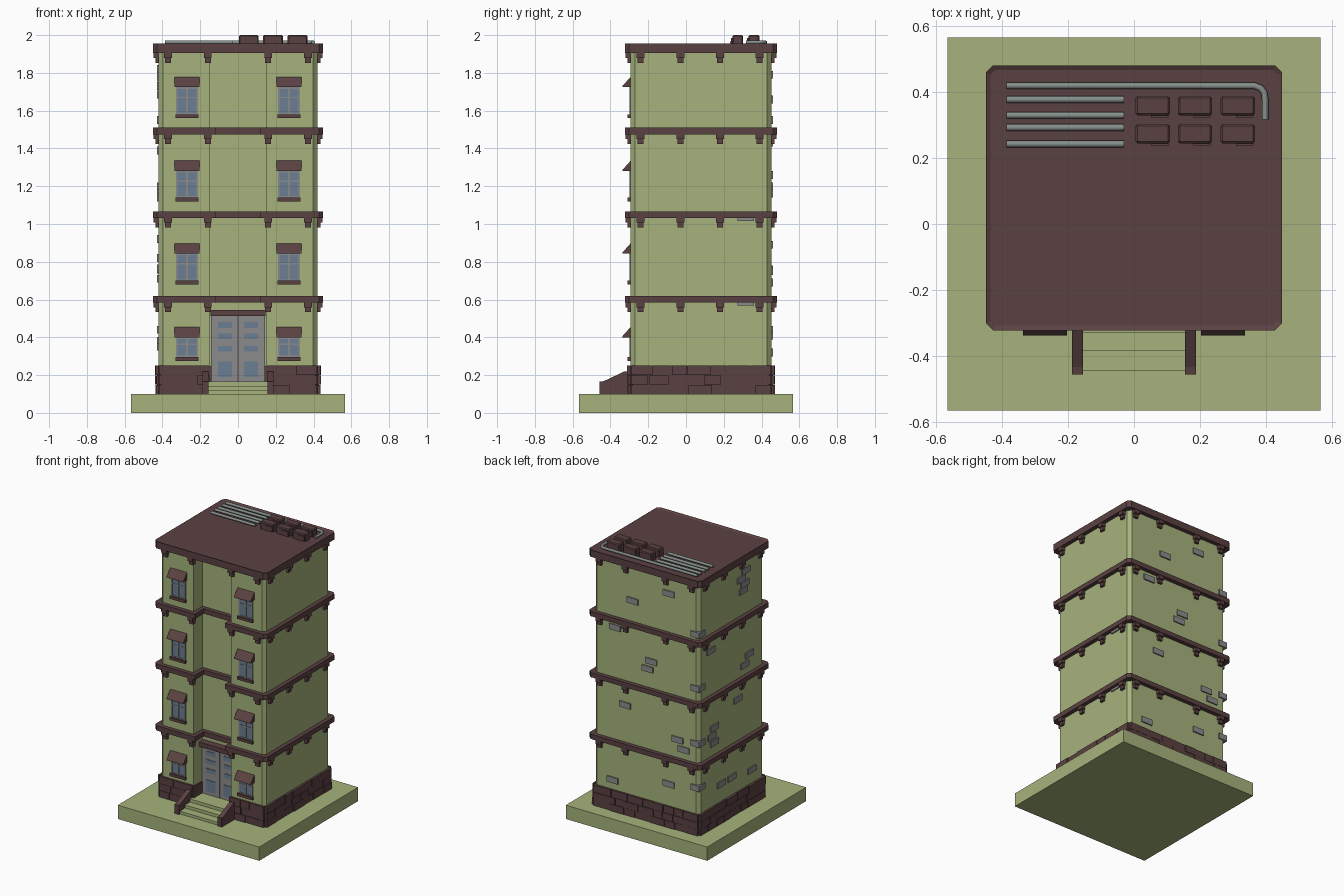
import bpy, bmesh, random
from mathutils import Vector

random.seed(4)
cube = bpy.data.objects.get("Cube")
if cube:
    bpy.data.objects.remove(cube, do_unlink=True)


def material(name, r, g, b):
    m = bpy.data.materials.new(name)
    m.use_nodes = True
    m.diffuse_color = (r, g, b, 1)
    m.node_tree.nodes["Principled BSDF"].inputs["Base Color"].default_value = (r, g, b, 1)
    return m


GREEN = material("sage_green", .38, .45, .2)
MAROON = material("dark_maroon", .105, .053, .054)
GREY = material("stone_grey", .26, .26, .26)
GLASS = material("blue_glass", .15, .21, .29)
STEEL = material("pipe_steel", .24, .28, .26)


def solid(base, shift):
    """Prism: a planar outline pushed along a vector."""
    return [Vector(p) for p in base], Vector(shift)


def box(x0, x1, y0, y1, z0, z1):
    return solid([(x0, y0, z0), (x1, y0, z0), (x1, y1, z0), (x0, y1, z0)], (0, 0, z1 - z0))


def side_profile(yz, x0, x1):
    return solid([(x0, y, z) for y, z in yz], (x1 - x0, 0, 0))


def build(name, mat, solids, bevel=0):
    bm = bmesh.new()
    for base, shift in solids:
        low = [bm.verts.new(p) for p in base]
        top = [bm.verts.new(p + shift) for p in base]
        bm.faces.new(low)
        bm.faces.new(top)
        for i in range(len(low)):
            j = (i + 1) % len(low)
            bm.faces.new((low[i], low[j], top[j], top[i]))
    bmesh.ops.recalc_face_normals(bm, faces=bm.faces)
    me = bpy.data.meshes.new(name)
    bm.to_mesh(me)
    bm.free()
    me.materials.append(mat)
    ob = bpy.data.objects.new(name, me)
    bpy.context.collection.objects.link(ob)
    if bevel:
        mod = ob.modifiers.new("soft_edges", "BEVEL")
        mod.width, mod.segments = bevel, 1
    return ob


X, FRONT, BACK, RECESS, HALF = .42, -.293, .452, -.19, .15


def plan(o, z0, z1, recess=True):
    """Building footprint grown by o, with clipped corners and entrance recess."""
    x, f, b, r, c = X + o, FRONT - o, BACK + o, HALF - o, .022
    notch = [(-r, f), (-r, RECESS - o), (r, RECESS - o), (r, f)] if recess else []
    pts = [(-x + c, f)] + notch + [(x - c, f), (x, f + c), (x, b - c),
                                   (x - c, b), (c - x, b), (-x, b - c), (-x, f + c)]
    return solid([(px, py, z0) for px, py in pts], (0, 0, z1 - z0))


# Ground slab and walls
build("ground_slab", GREEN, [box(-.567, .567, -.567, .567, 0, .1)])
build("walls", GREEN, [plan(0, .1, 1.92)])

# Floor bands
bands = [(.585, .62), (1.033, 1.067), (1.475, 1.51)]
build("floor_bands", MAROON, [plan(.03, a, b) for a, b in bands])

# Roof with a shallow rim
roof = build("roof", MAROON, [plan(.03, 1.905, 1.955, False)])
bm = bmesh.new()
bm.from_mesh(roof.data)
top = max(bm.faces, key=lambda f: f.calc_center_median().z)
bmesh.ops.inset_region(bm, faces=[top], thickness=.016)
for v in top.verts:
    v.co.z -= .008
bm.to_mesh(roof.data)
bm.free()

# Two-step brackets under every band
brackets = []
for z in [b[0] for b in bands] + [1.905]:
    for w, depth, a, b in ((.021, .027, .026, 0), (.016, .017, .052, .026)):
        for x in (-.37, -.16, .16, .37):
            brackets.append(box(x - w, x + w, FRONT - depth, FRONT + .01, z - a, z - b))
            brackets.append(box(x - w, x + w, BACK - .01, BACK + depth, z - a, z - b))
        for y in (-.24, -.03, .18, .39):
            for s in (-1, 1):
                x0, x1 = sorted((s * (X - .01), s * (X + depth)))
                brackets.append(box(x0, x1, y - w, y + w, z - a, z - b))
build("brackets", MAROON, brackets)

# Plinth: core plus courses of uneven stones
build("plinth_core", MAROON, [plan(.009, .1, .247)])
stones = []


def course(a, b, z0, z1, place):
    t = a
    while t < b - .001:
        end = t + random.uniform(.07, .13)
        if b - end < .05:
            end = b
        stones.append(place(t + .0015, end - .0015, z0, z1, random.uniform(.012, .019)))
        t = end


for row in range(3):
    z0, z1 = .1 + row * .05, .148 + row * .05 + (.003 if row == 2 else 0)
    for lo, hi in ((-X, -HALF), (HALF, X)):
        course(lo, hi, z0, z1, lambda a, b, c, d, o: box(a, b, FRONT - o, FRONT, c, d))
    course(-X, X, z0, z1, lambda a, b, c, d, o: box(a, b, BACK, BACK + o, c, d))
    course(FRONT, BACK, z0, z1, lambda a, b, c, d, o: box(X, X + o, a, b, c, d))
    course(FRONT, BACK, z0, z1, lambda a, b, c, d, o: box(-X - o, -X, a, b, c, d))
build("plinth_stones", MAROON, stones)

# Windows with sills and awnings
glass, frames, sills, awnings = [], [], [], []
for sill, awn in ((.276, .4), (.68, .843), (1.12, 1.28), (1.56, 1.724)):
    for x in (-.27, .27):
        z0, z1 = sill + .02, awn + .012
        mid = z0 + (z1 - z0) * .55
        l, r, f = x - .057, x + .057, FRONT - .007
        glass.append(box(l, r, FRONT - .003, FRONT + .01, z0, z1))
        for a, b in ((l, l + .008), (x - .004, x + .004), (r - .008, r)):
            frames.append(box(a, b, f, FRONT, z0, z1))
        for z in (z0, mid, z1 - .02):
            frames.append(box(l, r, f + .001, FRONT, z, z + .007))
        sills.append(box(x - .061, x + .061, FRONT - .016, FRONT, sill, sill + .02))
        awnings.append(side_profile([(FRONT, awn), (FRONT - .045, awn),
                                     (FRONT - .042, awn + .008), (FRONT, awn + .055)],
                                    x - .067, x + .067))
build("window_glass", GLASS, glass)
build("window_frames", GREY, frames)
build("window_sills", MAROON, sills)
build("awnings", MAROON, awnings)

# Double door
y = RECESS
build("door_leaves", GREY, [box(-.142, -.003, y - .018, y, .165, .512),
                            box(.003, .142, y - .018, y, .165, .512)])
build("door_gap", MAROON, [box(-.004, .004, y - .012, y, .165, .512)])
build("door_glass", GLASS, [box(s * .07 - .037, s * .07 + .037, y - .022, y - .01, a, b)
                            for s in (-1, 1)
                            for a, b in ((.19, .272), (.325, .355), (.39, .42), (.45, .48))])
build("door_lintel", MAROON, [box(-.146, .146, y - .05, y, .512, .546)])

# Entrance steps and their side walls
build("steps", GREEN, [box(-.157, .157, f, RECESS, .1, z)
                       for f, z in ((-.445, .12), (-.385, .142), (-.33, .165))])
cheek = [(-.27, .1), (-.457, .1), (-.457, .165), (-.435, .168), (-.325, .22), (-.27, .22)]
build("step_walls", MAROON, [side_profile(cheek, a, a + .034) for a in (-.189, .155)])

# Exposed wall bricks on the back, the right side and the left side
W, H, T = .045, .021, .009
bricks = []
for x, z in ((-.18, 1.79), (.11, 1.66), (.25, 1.43), (-.04, 1.26), (-.01, 1.2), (.17, .89),
             (-.25, .75), (-.3, .69), (.27, .32), (-.18, .41)):
    bricks.append(box(x - W, x + W, BACK - .01, BACK + T, z - H, z + H))
for y, z in ((-.08, 1.82), (-.03, 1.775), (-.07, 1.73), (-.05, 1.685), (-.12, 1.2), (-.07, 1.14),
             (.32, 1.39), (.28, .82), (.31, .765), (.28, .71), (.01, .92), (-.15, .35),
             (.08, .38), (.2, .38)):
    bricks.append(box(-X - T, .01 - X, y - W, y + W, z - H, z + H))
for z in (1.55, 1.16, .76, .44):
    bricks.append(box(-X - T, -X + .06, BACK - .06, BACK + T, z - H, z + H))
for z in (1.037, .59):
    bricks.append(box(X - .01, X + T, .272, .36, z - H, z + H))
build("wall_bricks", GREY, bricks)

# Rooftop units
units, panels = [], []
for x in (.057, .185, .315):
    for y in (.274, .359):
        units.append(box(x - .052, x + .052, y - .029, y + .029, 1.94, 2))
        panels.append(box(x - .005, x + .048, y - .035, y - .02, 1.95, 1.985))
build("roof_units", MAROON, units, .006)
build("roof_unit_panels", MAROON, panels)


# Rooftop pipes
def pipe(name, pts):
    cu = bpy.data.curves.new(name, "CURVE")
    cu.dimensions = "3D"
    cu.bevel_depth, cu.bevel_resolution, cu.use_fill_caps = .01, 2, True
    sp = cu.splines.new("POLY")
    sp.points.add(len(pts) - 1)
    for p, (x, y) in zip(sp.points, pts):
        p.co = (x, y, 1.962, 1)
    cu.materials.append(STEEL)
    bpy.context.collection.objects.link(bpy.data.objects.new(name, cu))


for i, y in enumerate((.243, .293, .33, .378)):
    pipe(f"roof_pipe_{i + 1}", [(-.387, y), (-.03, y)])
pipe("bent_roof_pipe", [(-.387, .42), (.365, .42), (.384, .413), (.395, .4), (.398, .38), (.398, .318)])
